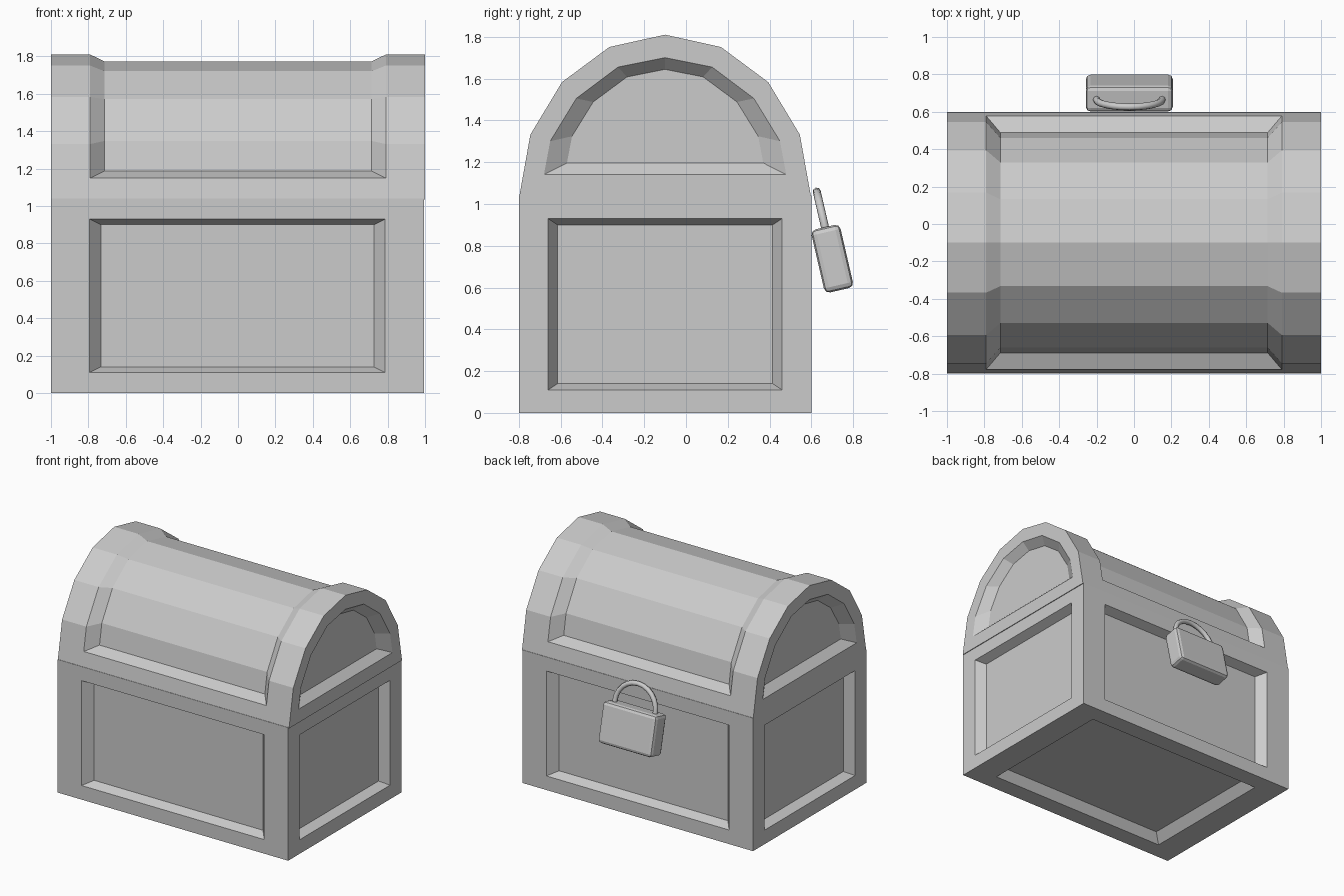
import bpy, bmesh, math
from mathutils import Vector

if "Cube" in bpy.data.objects:
    bpy.data.objects.remove(bpy.data.objects["Cube"])

CY = -0.1  # chest centre in y


def finish(bm, name):
    bmesh.ops.remove_doubles(bm, verts=bm.verts, dist=1e-4)
    bmesh.ops.recalc_face_normals(bm, faces=bm.faces)
    me = bpy.data.meshes.new(name)
    bm.to_mesh(me)
    bm.free()
    ob = bpy.data.objects.new(name, me)
    bpy.context.collection.objects.link(ob)
    return ob


def rings(bm, loops, cap=True):
    """Join closed point loops with quads; optionally fill the last one."""
    vs = [[bm.verts.new(p) for p in lp] for lp in loops]
    n = len(vs[0])
    for a, b in zip(vs, vs[1:]):
        for i in range(n):
            j = (i + 1) % n
            bm.faces.new((a[i], a[j], b[j], b[i]))
    if cap:
        bm.faces.new(vs[-1])
    return vs[-1]


# Chest body: a box with a recessed, bevelled panel on each outer side
size = Vector((0.997, 0.7, 0.52))
outer = Vector((0.79, 0.56, 0.41))
inner = Vector((0.73, 0.515, 0.38))
centre = Vector((-0.003, CY, 0.52))
DEPTH = 0.07
bm = bmesh.new()
for axis, sign in ((0, -1), (0, 1), (1, -1), (1, 1), (2, -1), (2, 1)):
    u, v = [a for a in range(3) if a != axis]

    def loop(half, depth):
        pts = []
        for a, b in ((-1, -1), (1, -1), (1, 1), (-1, 1)):
            p = Vector((0, 0, 0))
            p[u], p[v] = a * half[u], b * half[v]
            p[axis] = sign * (size[axis] - depth)
            pts.append(p + centre)
        return pts
    if (axis, sign) == (2, 1):      # plain top under the lid
        rings(bm, [loop(size, 0)])
    else:
        rings(bm, [loop(size, 0), loop(outer, 0), loop(inner, DEPTH)])
finish(bm, "chest_body")

# Lid: eight-sided half barrel with one wrapped panel and two end panels
Z0, RY, RZ = 1.035, 0.698, 0.775
profile = [(-RY * math.cos(i * math.pi / 8), Z0 + RZ * math.sin(i * math.pi / 8))
           for i in range(9)]


def wrap(prof, x):
    return ([(-x, CY + y, z) for y, z in prof]
            + [(x, CY + y, z) for y, z in reversed(prof)])


t = (1.15 - Z0) / (profile[1][1] - Z0)
end_y = RY + (abs(profile[1][0]) - RY) * t
frame = [(-end_y, 1.15)] + profile[1:-1] + [(end_y, 1.15)]
sunk = [(y * 0.87, 1.48 + (z - 1.48) * 0.89) for y, z in frame]
bm = bmesh.new()
last = rings(bm, [wrap(profile, 1.0), wrap(frame, 0.79), wrap(sunk, 0.715)], cap=False)
for i in range(8):
    bm.faces.new((last[i], last[i + 1], last[16 - i], last[17 - i]))

# Lid end panels
half = [(0.58, 1.14), (0.55, 1.30), (0.425, 1.505), (0.225, 1.655)]
arch = [(-y, z) for y, z in half] + [(0, 1.70)] + half[::-1]
arch_in = [(y * 0.81, 1.42 + (z - 1.42) * 0.8) for y, z in arch]
for s in (-1, 1):
    rings(bm, [[(s * x, CY + y, z) for y, z in prof]
               for x, prof in ((1.0, profile), (1.0, arch), (0.94, arch_in))])

# Lid underside
rings(bm, [[(-1, CY - RY, Z0), (1, CY - RY, Z0), (1, CY + RY, Z0), (-1, CY + RY, Z0)]])
finish(bm, "lid")

# Padlock, leaning out from the back
TILT = math.radians(13)
LOCK = (-0.025, 0.70, 0.738)
bm = bmesh.new()
bmesh.ops.create_cube(bm, size=1)
bmesh.ops.scale(bm, vec=(0.465, 0.142, 0.31), verts=bm.verts)
bmesh.ops.bevel(bm, geom=bm.edges[:], offset=0.025, segments=2, profile=0.5, affect='EDGES')
body = finish(bm, "padlock_body")
body.location, body.rotation_euler = LOCK, (TILT, 0, 0)

# Padlock shackle: a round bar along an arch
path = [(-0.175, 0.12)] + [(-0.175 * math.cos(i * math.pi / 12), 0.16 + 0.17 * math.sin(i * math.pi / 12))
                           for i in range(13)] + [(0.175, 0.12)]
bm = bmesh.new()
loops = []
for i, (x, z) in enumerate(path):
    a, b = path[max(i - 1, 0)], path[min(i + 1, len(path) - 1)]
    d = Vector((b[0] - a[0], 0, b[1] - a[1])).normalized()
    n = Vector((-d.z, 0, d.x))
    loops.append([Vector((x, 0, z)) + 0.019 * (n * math.cos(k * math.pi / 4)
                  + Vector((0, math.sin(k * math.pi / 4), 0))) for k in range(8)])
rings(bm, loops)
shackle = finish(bm, "padlock_shackle")
shackle.location, shackle.rotation_euler = LOCK, (TILT, 0, 0)
for p in shackle.data.polygons:
    p.use_smooth = len(p.vertices) == 4
